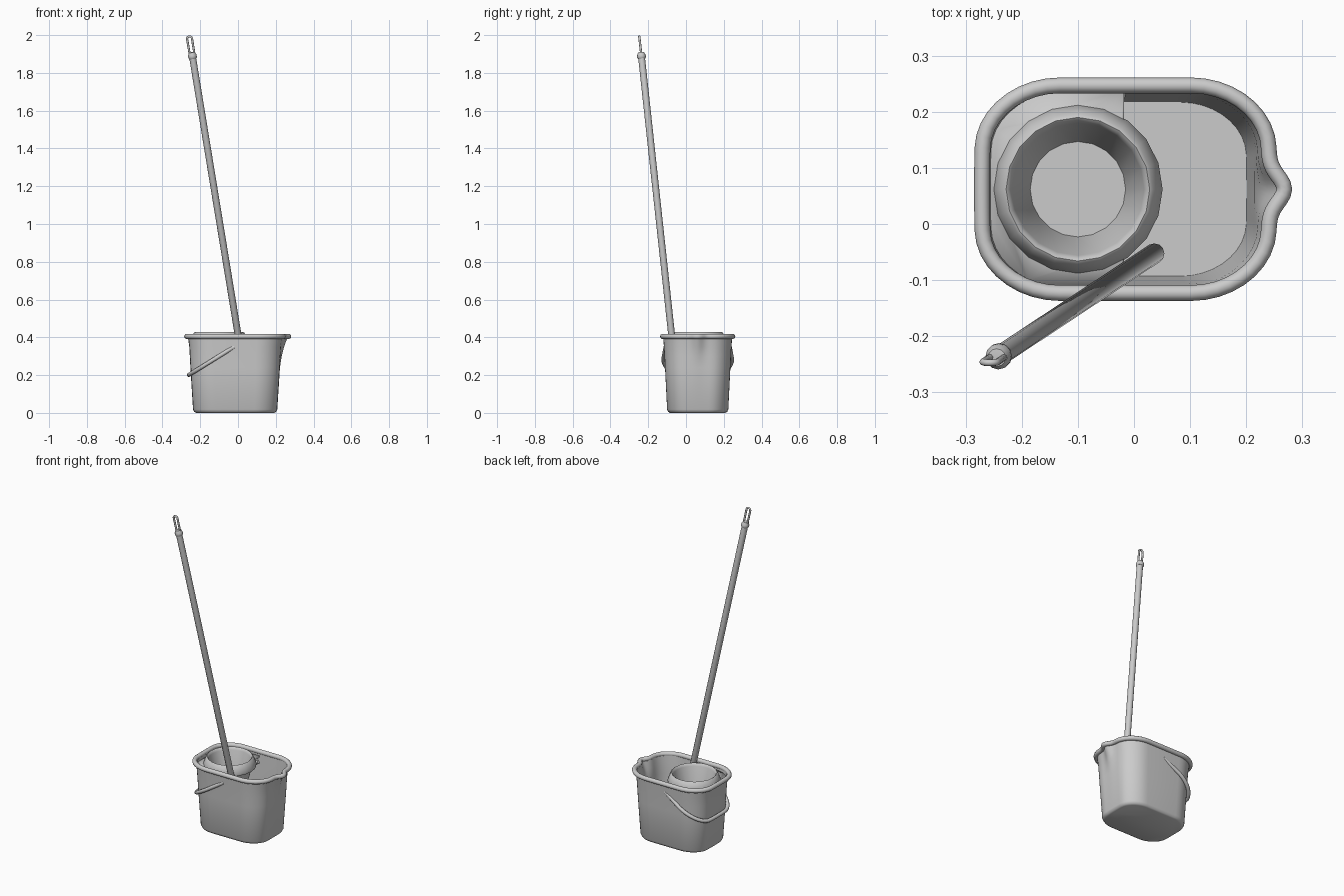
import bpy, bmesh, math
from mathutils import Vector

if "Cube" in bpy.data.objects:
    bpy.data.objects.remove(bpy.data.objects["Cube"], do_unlink=True)

grey = bpy.data.materials.new("plain grey")
grey.use_nodes = True
COLOUR = (0.6, 0.6, 0.6, 1)
grey.diffuse_color = COLOUR
grey.node_tree.nodes["Principled BSDF"].inputs["Base Color"].default_value = COLOUR

CENTRE = Vector((-0.015, 0.062, 0))


def finish(obj, angle=40):
    obj.data.materials.clear()
    obj.data.materials.append(grey)
    bpy.ops.object.select_all(action='DESELECT')
    obj.select_set(True)
    bpy.context.view_layer.objects.active = obj
    if obj.type == 'CURVE':
        bpy.ops.object.convert(target='MESH')
        obj = bpy.context.object
    bpy.ops.object.shade_smooth_by_angle(angle=math.radians(angle))
    return obj


def mesh_object(name, bm):
    bmesh.ops.recalc_face_normals(bm, faces=bm.faces[:])
    mesh = bpy.data.meshes.new(name)
    bm.to_mesh(mesh)
    bm.free()
    obj = bpy.data.objects.new(name, mesh)
    bpy.context.collection.objects.link(obj)
    return obj


def tube(name, points, radius, cyclic):
    curve = bpy.data.curves.new(name, 'CURVE')
    curve.dimensions = '3D'
    curve.bevel_depth = radius
    curve.bevel_resolution = 3
    curve.use_fill_caps = True
    spline = curve.splines.new('POLY')
    spline.points.add(len(points) - 1)
    for p, co in zip(spline.points, points):
        p.co = (*co, 1)
    spline.use_cyclic_u = cyclic
    obj = bpy.data.objects.new(name, curve)
    bpy.context.collection.objects.link(obj)
    return finish(obj)


def lathe(name, profile, sides, origin, axis=Vector((0, 0, 1))):
    """Revolve (radius, height) pairs around an axis."""
    bm = bmesh.new()
    turn = Vector((0, 0, 1)).rotation_difference(axis)
    verts = [bm.verts.new(origin + turn @ Vector((r, 0, h))) for r, h in profile]
    edges = [bm.edges.new(pair) for pair in zip(verts, verts[1:])]
    bmesh.ops.spin(bm, geom=verts + edges, cent=origin, axis=axis,
                   angle=math.tau, steps=sides)
    bmesh.ops.remove_doubles(bm, verts=bm.verts[:], dist=0.0002)
    return finish(mesh_object(name, bm))


def outline(z, hx, hy, spout=0.0, steps=9):
    """Rounded oblong with slightly bowed ends and a pouring lip at +x."""
    rx, ry = 0.53 * hx, 0.6 * hy
    pts = []
    for quarter, (sx, sy) in enumerate(((1, 1), (-1, 1), (-1, -1), (1, -1))):
        for i in range(steps + 1):
            a = (quarter + i / steps) * math.pi / 2
            pts.append((sx * (hx - rx) + rx * math.cos(a),
                        sy * (hy - ry) + ry * math.sin(a)))
        if quarter in (1, 3):
            y0 = sy * (hy - ry) if quarter == 3 else hy - ry
            side = 1 if quarter == 3 else -1
            if quarter == 3:
                ys = [-(hy - ry) + 2 * (hy - ry) * k / 16 for k in range(1, 16)]
            else:
                ys = [y0 - 2 * y0 * k / 16 for k in range(1, 16)]
            pts += [(side * hx, y) for y in ys]
    result = []
    for x, y in pts:
        bow = 0.975 + 0.025 * (1 - (y / hy) ** 2)
        lip = spout * math.exp(-(y / 0.032) ** 2) if x > 0 else 0
        result.append(CENTRE + Vector((x * bow + lip, y, z)))
    return result


# Bucket: outer wall up, then inner wall down to the floor
levels = [(0.0, 0.207, 0.147, 0), (0.005, 0.217, 0.156, 0), (0.018, 0.223, 0.162, 0),
          (0.24, 0.237, 0.173, 0), (0.30, 0.240, 0.176, 0.006),
          (0.35, 0.243, 0.179, 0.016), (0.40, 0.250, 0.182, 0.027)]
inner = [(max(z, 0.014), hx - 0.007, hy - 0.007, s) for z, hx, hy, s in reversed(levels[2:])]
bm = bmesh.new()
rings = [[bm.verts.new(p) for p in outline(*lv)] for lv in levels + inner]
for low, high in zip(rings, rings[1:]):
    n = len(low)
    for i in range(n):
        j = (i + 1) % n
        bm.faces.new((low[i], low[j], high[j], high[i]))
bm.faces.new(rings[0])
bm.faces.new(rings[-1])
finish(mesh_object("bucket", bm))

# Rolled rim
tube("bucket_rim", outline(0.405, 0.256, 0.185, 0.027), 0.014, True)

# Carrying handle hanging around the right end
def handle_height(x):
    return 0.35 + (x + 0.02) * 0.62

path = [p for p in outline(0, 0.245, 0.182) if p.x < -0.05]
path = [Vector((-0.02, CENTRE.y + 0.170, 0))] + path + [Vector((-0.02, CENTRE.y - 0.170, 0))]
for p in path:
    p.z = handle_height(p.x)
tube("carrying_handle", path, 0.011, False)

# Wringer shelf covering the right half
bm = bmesh.new()
bm.faces.new([bm.verts.new(p) for p in outline(0.375, 0.243, 0.177)])
bmesh.ops.bisect_plane(bm, geom=bm.verts[:] + bm.edges[:] + bm.faces[:],
                       plane_co=(-0.018, 0, 0), plane_no=(1, 0, 0), clear_outer=True)
# Leave an opening where the wringer cup drops through
shelf = mesh_object("wringer_shelf", bm)
thick = shelf.modifiers.new("thickness", 'SOLIDIFY')
thick.thickness = 0.01
cup_centre = Vector((-0.1, 0.062, 0))
bm = bmesh.new()
bmesh.ops.create_cone(bm, cap_ends=True, segments=20, radius1=0.13, radius2=0.13, depth=0.3)
bmesh.ops.translate(bm, verts=bm.verts[:], vec=cup_centre + Vector((0, 0, 0.37)))
cutter = mesh_object("shelf_cutter", bm)
cutter.hide_render = True
hole = shelf.modifiers.new("opening", 'BOOLEAN')
hole.operation = 'DIFFERENCE'
hole.object = cutter
finish(shelf)
for name in ("thickness", "opening"):
    bpy.ops.object.modifier_apply(modifier=name)
bpy.data.objects.remove(cutter, do_unlink=True)

# Wringer cup
lathe("wringer_cup", [(0, 0.25), (0.085, 0.25), (0.118, 0.412), (0.123, 0.424),
                      (0.128, 0.428), (0.134, 0.424), (0.151, 0.382), (0.149, 0.37),
                      (0.128, 0.366), (0.093, 0.24), (0, 0.24)], 20, cup_centre)

# Mop pole leaning out of the bucket
foot, top = Vector((0.037, -0.052, 0.19)), Vector((-0.24, -0.235, 1.88))
axis = (top - foot).normalized()
length = (top - foot).length
lathe("mop_pole", [(0, 0), (0.015, 0), (0.018, 0.004), (0.018, length), (0, length)],
      12, foot, axis)

# Cap and hanging loop on the pole
lathe("pole_cap", [(0, 0), (0.019, 0), (0.023, 0.006), (0.023, 0.018),
                   (0.016, 0.034), (0, 0.036)], 12, top - axis * 0.005, axis)
across = Vector((1, 0, 0)) - axis * axis.x
across.normalize()
loop = []
for i in range(24):
    a = math.tau * i / 24
    stretch = 0.036 if math.sin(a) >= 0 else -0.036
    loop.append(top + axis * (0.066 + stretch + 0.013 * math.sin(a))
                + across * (0.013 * math.cos(a)))
tube("hanging_loop", loop, 0.006, True)
